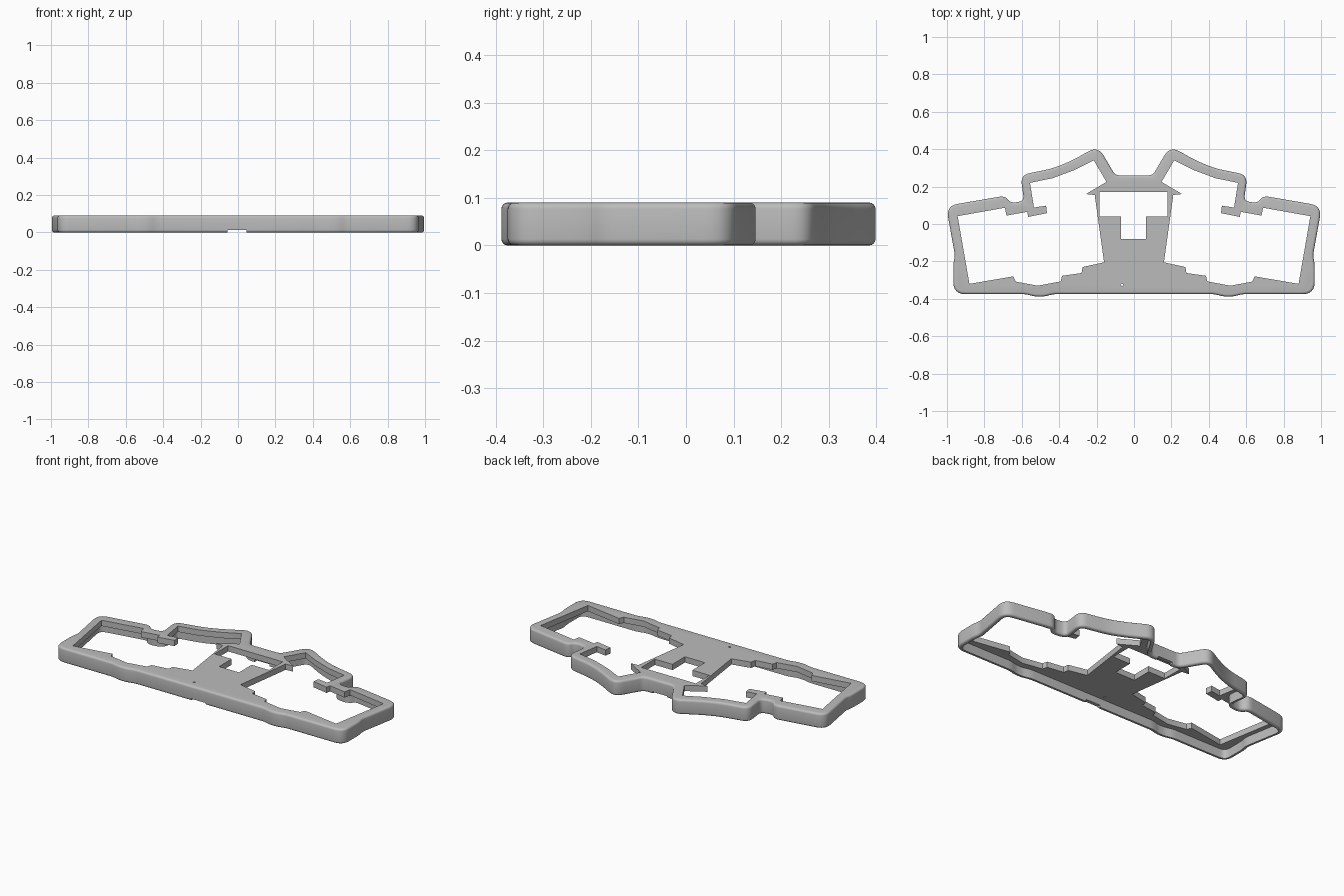
import bpy, bmesh, math
from mathutils import Vector

if "Cube" in bpy.data.objects:
    bpy.data.objects.remove(bpy.data.objects["Cube"])

HEIGHT, PLATE, WALL = 0.09, 0.035, 0.022

grey = bpy.data.materials.new("plain grey")
grey.use_nodes = True
grey.diffuse_color = (0.5, 0.5, 0.5, 1)
grey.node_tree.nodes["Principled BSDF"].inputs["Base Color"].default_value = (0.5, 0.5, 0.5, 1)


def rounded(corners, steps=6):
    """Round each (x, y, trim) corner of a closed polygon."""
    points = []
    for i, (x, y, trim) in enumerate(corners):
        p = Vector((x, y))
        a = Vector(corners[i - 1][:2]) - p
        b = Vector(corners[(i + 1) % len(corners)][:2]) - p
        start = p + a.normalized() * min(trim, a.length * 0.48)
        end = p + b.normalized() * min(trim, b.length * 0.48)
        for s in range(steps + 1):
            t = s / steps
            points.append(start * (1 - t) ** 2 + p * 2 * t * (1 - t) + end * t * t)
    return points


def inset(points, distance):
    """Move a counter-clockwise outline inwards."""
    result = []
    for i, p in enumerate(points):
        d1 = (p - points[i - 1]).normalized()
        d2 = (points[(i + 1) % len(points)] - p).normalized()
        n1, n2 = Vector((-d1.y, d1.x)), Vector((-d2.y, d2.x))
        result.append(p + (n1 + n2) * distance / (1 + n1.dot(n2)))
    return result


def loft(name, rings):
    """Build a closed solid from (outline, z) rings."""
    bm = bmesh.new()
    loops = [[bm.verts.new((p[0], p[1], z)) for p in pts] for pts, z in rings]
    count = len(loops[0])
    for low, high in zip(loops, loops[1:]):
        for i in range(count):
            j = (i + 1) % count
            bm.faces.new((low[i], low[j], high[j], high[i]))
    bm.faces.new(loops[0][::-1])
    bm.faces.new(loops[-1])
    bmesh.ops.recalc_face_normals(bm, faces=bm.faces)
    mesh = bpy.data.meshes.new(name)
    bm.to_mesh(mesh)
    bm.free()
    obj = bpy.data.objects.new(name, mesh)
    bpy.context.collection.objects.link(obj)
    mesh.materials.append(grey)
    return obj


def prism(name, points, low=-0.1, high=0.2):
    return loft(name, [(points, low), (points, high)])


# Outer outline, left half from front to back, then mirrored
half = [(0.43, -0.375, 0.02), (0.48, -0.388, 0.02), (0.53, -0.388, 0.02), (0.58, -0.375, 0.02),
        (0.966, -0.375, 0.065), (0.966, -0.21, 0.03), (0.957, -0.17, 0.02), (1.005, 0.097, 0.065),
        (0.69, 0.151, 0.035), (0.66, 0.112, 0.03), (0.588, 0.123, 0.03), (0.607, 0.262, 0.05),
        (0.43, 0.298, 0.05), (0.33, 0.34, 0.05), (0.192, 0.417, 0.06), (0.1, 0.26, 0.025)]
outline = rounded(half + [(-x, y, t) for x, y, t in reversed(half)])

# Case body with softened top and bottom edges
soft = 0.013
rings = []
for k in range(5):
    a = k / 4 * math.pi / 2
    rings.append((inset(outline, soft * (1 - math.sin(a)) + 0.0001), soft * (1 - math.cos(a))))
rings += [(pts, HEIGHT - z) for pts, z in reversed(rings)]
case = loft("keyboard_case", rings)

# Hollow underside leaves a thin wall and a top plate
cutters = [prism("underside_cavity", inset(outline, WALL), -0.1, HEIGHT - PLATE)]

# Stepped wing openings with a small tab at the back
wing = [(0.215, 0.34), (0.147, 0.225), (0.257, 0.16), (0.21, 0.155), (0.16, -0.205),
        (0.275, -0.23), (0.28, -0.262), (0.385, -0.277), (0.392, -0.307), (0.515, -0.33),
        (0.632, -0.308), (0.645, -0.28), (0.88, -0.32), (0.943, 0.042), (0.69, 0.087),
        (0.682, 0.045), (0.57, 0.065), (0.566, 0.038), (0.465, 0.058), (0.47, 0.098),
        (0.535, 0.088), (0.556, 0.22), (0.435, 0.245), (0.32, 0.288)]
for side, label in ((1, "left"), (-1, "right")):
    cutters.append(prism(label + "_wing_opening", [(side * x, y) for x, y in wing]))

# Central T-shaped window, reset hole and wall notch
window = [(-0.185, 0.17), (-0.185, 0.04), (-0.07, 0.04), (-0.07, -0.08),
          (0.063, -0.08), (0.063, 0.04), (0.18, 0.04), (0.18, 0.17)]
cutters.append(prism("centre_window", window))
circle = [(-0.065 + 0.006 * math.cos(i * math.pi / 6), -0.325 + 0.006 * math.sin(i * math.pi / 6))
          for i in range(12)]
cutters.append(prism("reset_hole", circle))
notch = [(-0.055, -0.5), (0.045, -0.5), (0.045, 0.5), (-0.055, 0.5)]
cutters.append(prism("wall_notch", notch, -0.1, 0.013))

for cutter in cutters:
    mod = case.modifiers.new(cutter.name, "BOOLEAN")
    mod.operation = "DIFFERENCE"
    mod.solver = "EXACT"
    mod.object = cutter

# Apply the cuts and remove the helpers
bpy.context.view_layer.update()
result = bpy.data.meshes.new_from_object(case.evaluated_get(bpy.context.evaluated_depsgraph_get()))
case.modifiers.clear()
case.data = result
for cutter in cutters:
    bpy.data.objects.remove(cutter)

result.materials.clear()
result.materials.append(grey)
for face in result.polygons:
    face.material_index = 0

bpy.ops.object.select_all(action="DESELECT")
case.select_set(True)
bpy.context.view_layer.objects.active = case
bpy.ops.object.shade_smooth_by_angle(angle=math.radians(30))
